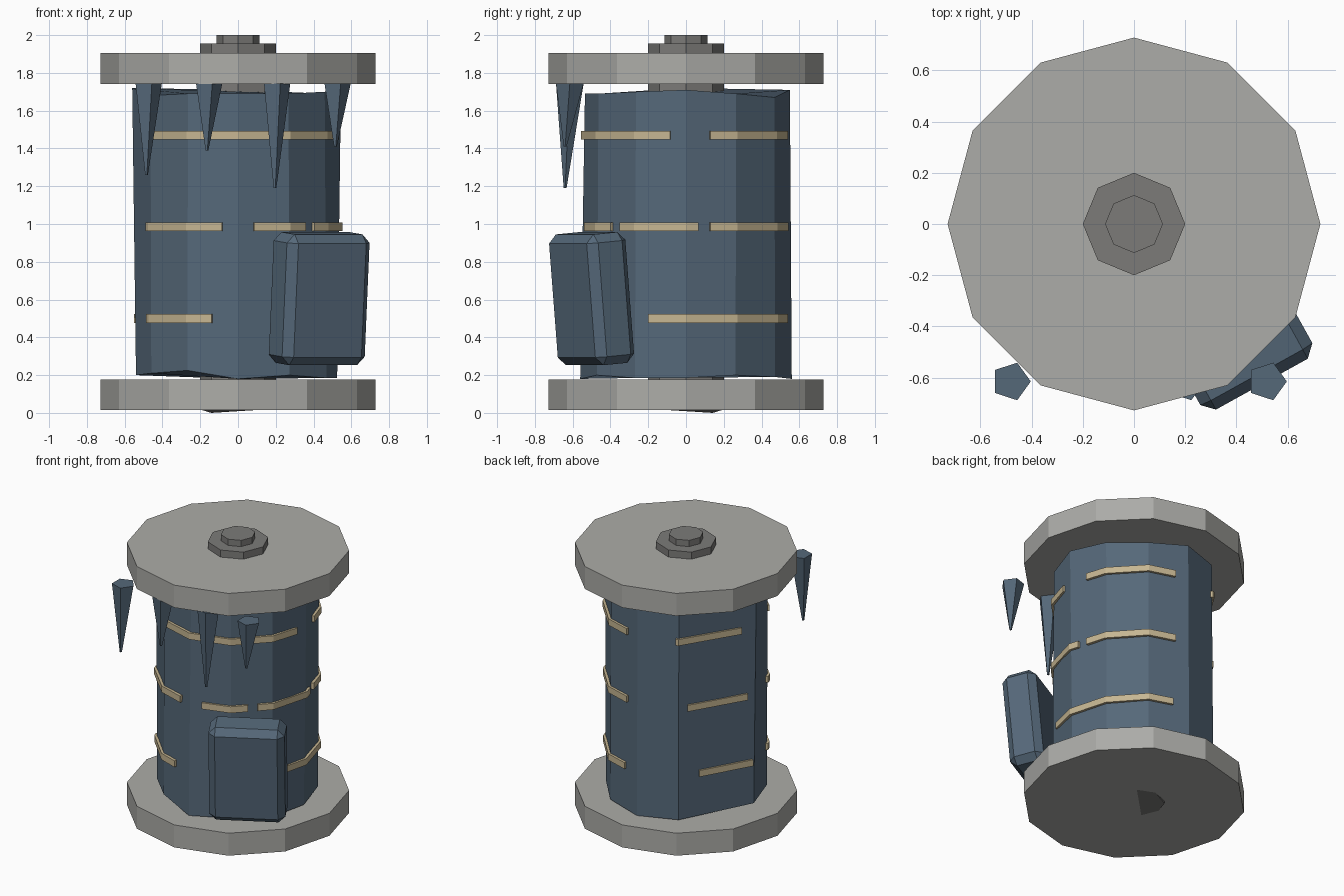
import bpy, bmesh, math
from mathutils import Matrix

if "Cube" in bpy.data.objects:
    bpy.data.objects.remove(bpy.data.objects["Cube"])


def material(name, r, g, b):
    lin = [((c / 255 + 0.055) / 1.055) ** 2.4 for c in (r, g, b)]
    m = bpy.data.materials.new(name)
    m.diffuse_color = (*lin, 1)
    m.use_nodes = True
    m.node_tree.nodes["Principled BSDF"].inputs["Base Color"].default_value = m.diffuse_color
    return m


STONE = material("light stone", 172, 172, 168)
DARK = material("dark stone", 124, 123, 121)
BLUE = material("slate blue", 85, 104, 121)
TAN = material("tan", 198, 182, 146)


def make(name, bm, mat):
    bmesh.ops.recalc_face_normals(bm, faces=bm.faces)
    me = bpy.data.meshes.new(name)
    bm.to_mesh(me)
    bm.free()
    me.materials.append(mat)
    ob = bpy.data.objects.new(name, me)
    bpy.context.collection.objects.link(ob)
    return ob


def loft(name, rings, mat):
    """Skin a list of equal-length rings and cap both ends."""
    bm = bmesh.new()
    vs = [[bm.verts.new(p) for p in r] for r in rings]
    n = len(vs[0])
    for a, b in zip(vs, vs[1:]):
        for i in range(n):
            j = (i + 1) % n
            bm.faces.new((a[i], a[j], b[j], b[i]))
    bm.faces.new(vs[0])
    bm.faces.new(vs[-1])
    return make(name, bm, mat)


def polar(deg, r, z):
    a = math.radians(deg)
    return (r * math.cos(a), r * math.sin(a), z)


def ring(n, r, z, x=0, y=0):
    return [(x + r * math.cos(math.tau * i / n), y + r * math.sin(math.tau * i / n), z)
            for i in range(n)]


# Round end plates
for name, z in (("bottom_plate", 0.015), ("top_plate", 1.742)):
    loft(name, [ring(12, 0.728, z), ring(12, 0.728, z + 0.162)], STONE)

# Axle through both plates, with one low corner underneath, and its end knob
foot = ring(8, 0.2, 0.018)
foot[3] = (foot[3][0], foot[3][1], 0.0)
loft("axle", [foot, ring(8, 0.2, 1.955)], DARK)
loft("axle_knob", [ring(8, 0.113, 1.94), ring(8, 0.113, 2.0)], DARK)

# Uneven drum: angle, bottom radius and z, top radius and z (one back corner is missing)
DRUM = [(0, .525, .185, .545, 1.71), (30, .525, .20, .53, 1.69), (60, .545, .19, .54, 1.67),
        (90, .56, .18, .55, 1.71), (120, .55, .19, .54, 1.70), (180, .54, .20, .56, 1.72),
        (210, .53, .21, .535, 1.68), (240, .535, .225, .53, 1.69), (270, .56, .18, .535, 1.69),
        (300, .545, .20, .535, 1.69), (330, .54, .185, .53, 1.70)]
loft("drum", [[polar(a, r0, z0) for a, r0, z0, r1, z1 in DRUM],
              [polar(a, r1, z1) for a, r0, z0, r1, z1 in DRUM]], BLUE)

# Broken bands that follow the drum's sides
CORNERS = sorted((d[0] + k, d) for d in DRUM for k in (-360, 0, 360))


def drum_radius(deg, z):
    """Distance from the axis to the drum's side at this angle and height."""
    def at(c):
        _, r0, z0, r1, z1 = c[1]
        return r0 + (r1 - r0) * (z - z0) / (z1 - z0)
    lo = max(c for c in CORNERS if c[0] <= deg)
    hi = min(c for c in CORNERS if c[0] > deg)
    a, b = at(lo), at(hi)
    s, t = math.radians(deg - lo[0]), math.radians(hi[0] - deg)
    return a * b * math.sin(s + t) / (a * math.sin(s) + b * math.sin(t))


BANDS = {1.47: [(-147, -9), (14, 80), (118, 169)],
         0.985: [(-154, -99), (-81, -48), (-41, 7), (14, 80), (126, 174)],
         0.50: [(-154, -105), (-22, 78), (135, 178)]}
for row, (z, spans) in enumerate(BANDS.items()):
    for k, (a, b) in enumerate(spans):
        rings = []
        for deg in [a] + [c[0] for c in CORNERS if a < c[0] < b] + [b]:
            r = drum_radius(deg, z)
            rings.append([polar(deg, r + d, z + h) for d, h in
                          ((-.01, -.023), (.017, -.023), (.017, .023), (-.01, .023))])
        loft(f"band_{row}_{k}", rings, TAN)

# Hanging spikes under the top plate
for k, (x, tip) in enumerate(((-0.48, 1.26), (-0.16, 1.39), (0.2, 1.19), (0.52, 1.41))):
    loft(f"hanging_spike_{k}", [ring(5, 0.008, tip, x - 0.005, -0.64),
                                ring(5, 0.077, 1.745, x, -0.615)], BLUE)

# Chamfered block leaning off the front right side
bm = bmesh.new()
bmesh.ops.create_cube(bm, size=1)
bmesh.ops.scale(bm, vec=(0.50, 0.235, 0.695), verts=bm.verts)
bmesh.ops.bevel(bm, geom=bm.edges[:], offset=0.045, segments=1, affect='EDGES')
bmesh.ops.transform(bm, verts=bm.verts, matrix=Matrix.Translation((0.43, -0.5, 0.605))
                    @ Matrix.Rotation(math.radians(29), 4, 'Z')
                    @ Matrix.Rotation(math.radians(5), 4, 'X'))
make("side_block", bm, BLUE)
